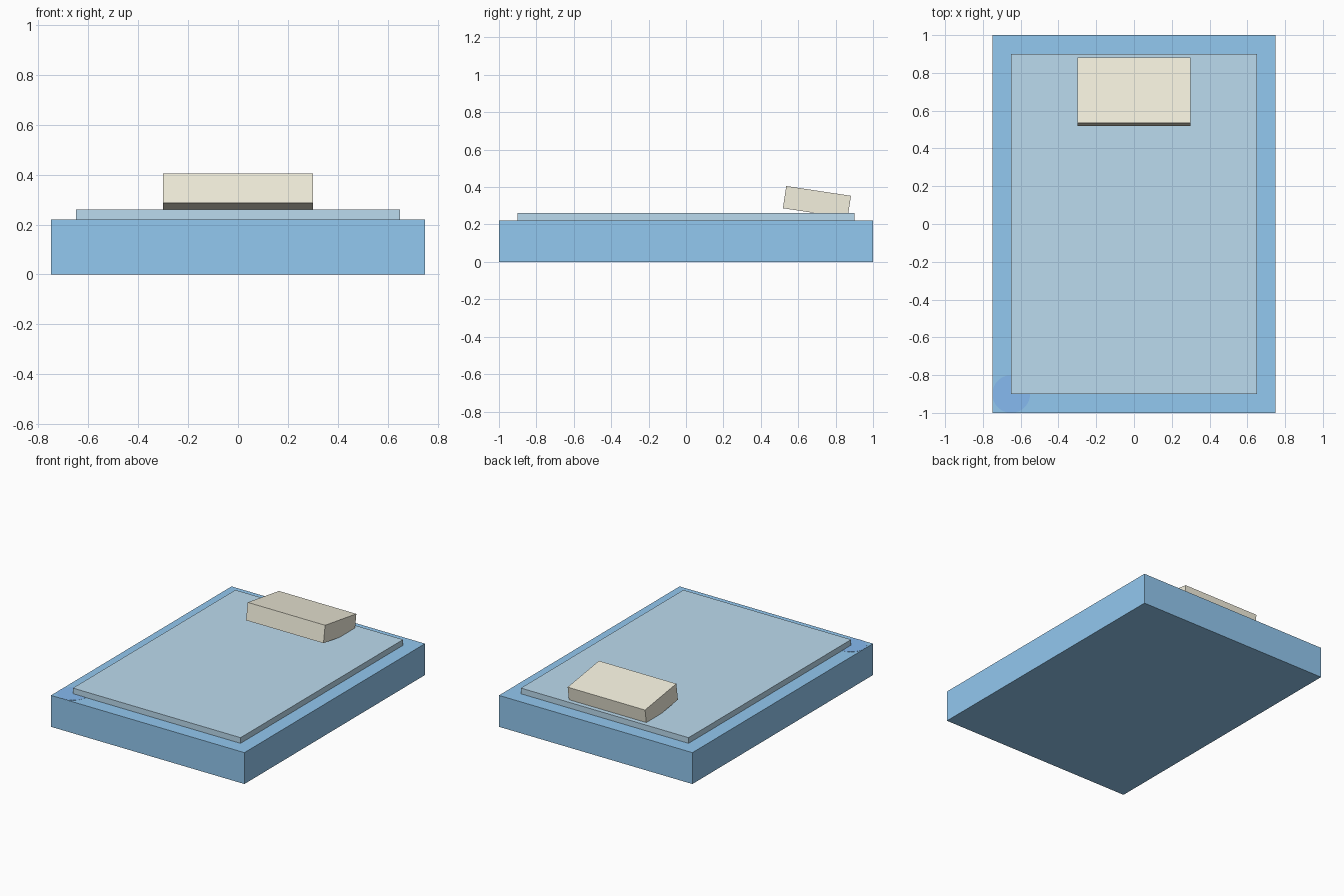
import bpy

if "Cube" in bpy.data.objects:
    bpy.data.objects.remove(bpy.data.objects["Cube"])


def paint(obj, color):
    mat = bpy.data.materials.new(obj.name + "_color")
    mat.diffuse_color = (*color, 1)
    mat.use_nodes = True
    mat.node_tree.nodes["Principled BSDF"].inputs["Base Color"].default_value = mat.diffuse_color
    obj.data.materials.append(mat)


def box(name, size, center, color, tilt=0):
    bpy.ops.mesh.primitive_cube_add(size=1, location=center, rotation=(tilt, 0, 0))
    obj = bpy.context.object
    obj.name = name
    obj.scale = size
    bpy.ops.object.transform_apply(location=False, rotation=False, scale=True)
    paint(obj, color)
    return obj


# Base frame and the thin mattress on top of it
box("bed_base", (1.5, 2.0, 0.22), (0, 0, 0.11), (0.29, 0.58, 0.87))
box("mattress", (1.3, 1.8, 0.04), (0, 0, 0.24), (0.50, 0.71, 0.86))

# Tilted pillow, its rear edge sinking into the mattress
box("pillow", (0.6, 0.35, 0.12), (0, 0.70, 0.32), (0.90, 0.87, 0.73), tilt=-0.15)

# Round corner cap, flush with the top of the base
bpy.ops.mesh.primitive_cylinder_add(vertices=32, radius=0.1, depth=0.1,
                                    location=(-0.65, -0.9, 0.171))
cap = bpy.context.object
cap.name = "corner_cap"
paint(cap, (0.24, 0.49, 0.87))
bpy.ops.object.shade_smooth_by_angle()
